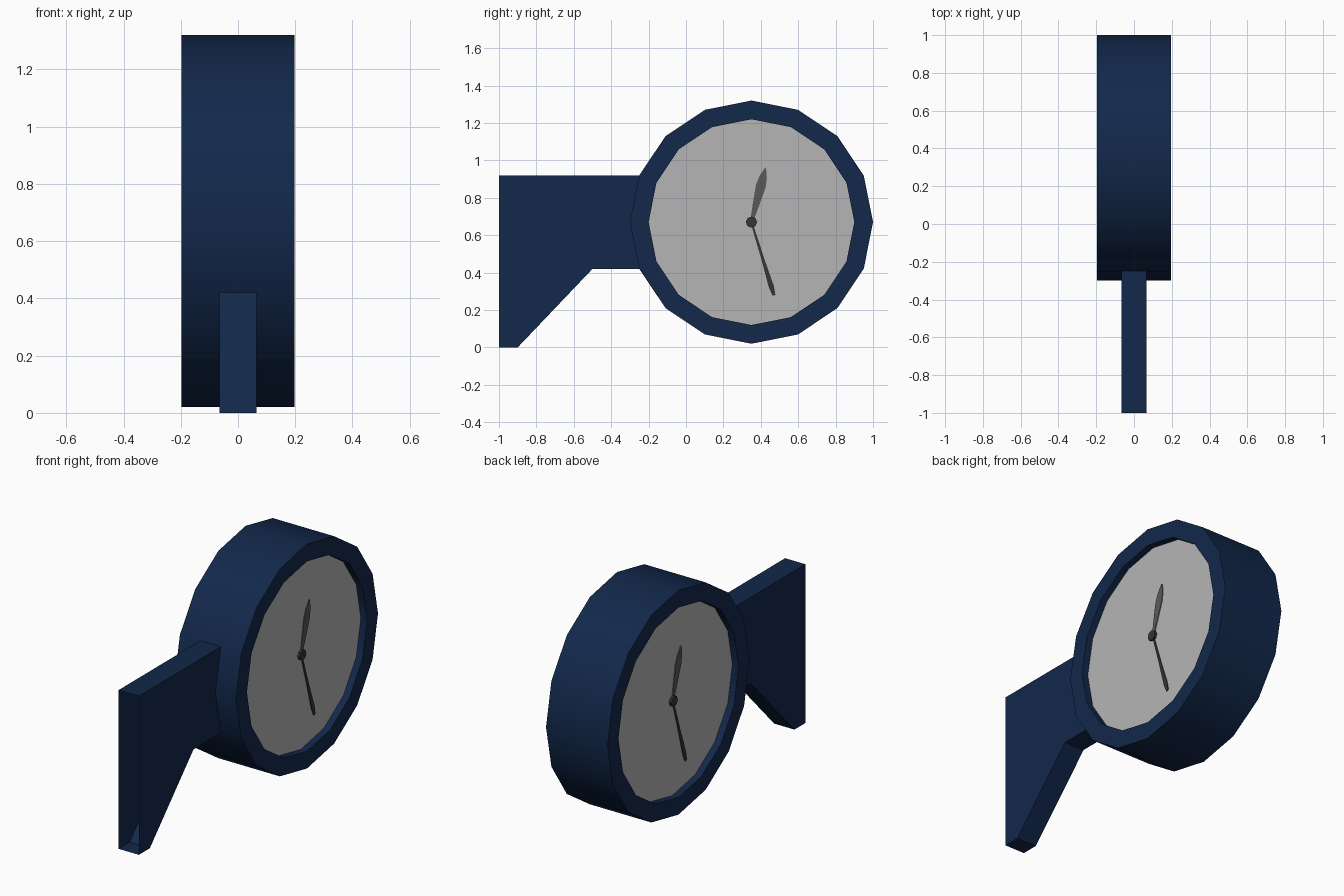
import bpy, math

if "Cube" in bpy.data.objects:
    bpy.data.objects.remove(bpy.data.objects["Cube"])

CY, CZ = 0.35, 0.67      # clock centre
SIDES = 16
HALF = 0.197             # half thickness of the case
FACE_X = 0.157           # recessed dial plane


def material(name, rgb):
    m = bpy.data.materials.new(name)
    m.diffuse_color = (*rgb, 1.0)
    m.use_nodes = True
    m.node_tree.nodes["Principled BSDF"].inputs["Base Color"].default_value = m.diffuse_color
    return m


NAVY = material("navy blue", (0.006, 0.021, 0.07))
DIAL = material("light grey", (0.46, 0.46, 0.465))
BLACK = material("near black", (0.035, 0.035, 0.035))
GREY = material("dark grey", (0.1, 0.1, 0.1))


def make(name, verts, faces, mat, smooth=False):
    me = bpy.data.meshes.new(name)
    me.from_pydata(verts, [], faces)
    me.update()
    me.materials.append(mat)
    if smooth:
        me.polygons.foreach_set("use_smooth", [True] * len(me.polygons))
        me.set_sharp_from_angle(angle=math.radians(30))
    ob = bpy.data.objects.new(name, me)
    bpy.context.collection.objects.link(ob)
    return ob


def ring(x, r, n=SIDES):
    return [(x, CY + r * math.cos(2 * math.pi * i / n),
             CZ + r * math.sin(2 * math.pi * i / n)) for i in range(n)]


def plate(name, outline, s, x0, x1, mat):
    """Thin prism from a (y, z) outline, on side s of the clock."""
    n = len(outline)
    v = [(s * x, CY + s * a, CZ + b) for x in (x0, x1) for a, b in outline]
    f = [tuple(range(n))[::-1], tuple(range(n, 2 * n))]
    f += [(i, (i + 1) % n, n + (i + 1) % n, n + i) for i in range(n)]
    return make(name, v, f, mat)


def hand_outline(dy, dz, stations):
    """Symmetric hand along a direction, from (distance, half width) pairs."""
    l = math.hypot(dy, dz)
    u, w = (dy / l, dz / l), (dz / l, -dy / l)
    right = [(u[0] * d + w[0] * h, u[1] * d + w[1] * h) for d, h in stations]
    left = [(u[0] * d - w[0] * h, u[1] * d - w[1] * h) for d, h in stations]
    return right + left[::-1]


# Case: rim section turned around the x axis
profile = [(-FACE_X, 0.55), (-HALF, 0.55), (-HALF, 0.65),
           (HALF, 0.65), (HALF, 0.55), (FACE_X, 0.55)]
verts = [p for x, r in profile for p in ring(x, r)]
faces = []
for k in range(len(profile) - 1):
    for i in range(SIDES):
        j = (i + 1) % SIDES
        a, b = k * SIDES, (k + 1) * SIDES
        faces.append((a + i, a + j, b + j, b + i))
make("clock_case", verts, faces, NAVY, smooth=True)

# Wall bracket: hollow, open at the wall and at the case
W = 0.065
side = [(-1, 0.92), (-1, 0), (-0.9, 0), (-0.5, 0.42), (-0.25, 0.42), (-0.25, 0.92)]
n = len(side)
verts = [(x, y, z) for x in (-W, W) for y, z in side]
faces = [tuple(range(n))[::-1], tuple(range(n, 2 * n))]
faces += [(i, (i + 1) % n, n + (i + 1) % n, n + i) for i in (1, 2, 3, 5)]
make("wall_bracket", verts, faces, NAVY)

# Dials, hands and hubs on both sides
hour = hand_outline(0.075, 0.29, [(0.0, 0.008), (0.1, 0.018), (0.2, 0.027),
                                  (0.25, 0.02), (0.3, 0.003)])
minute = hand_outline(0.12, -0.39, [(0.0, 0.005), (0.2, 0.008), (0.36, 0.014),
                                    (0.41, 0.008)])
hub = [(0.03 * math.cos(i * math.pi / 4), 0.03 * math.sin(i * math.pi / 4))
       for i in range(8)]
for s, label in ((1, "right"), (-1, "left")):
    loop = tuple(range(SIDES))
    make("dial_" + label, ring(s * FACE_X, 0.55), [loop if s > 0 else loop[::-1]], DIAL)
    plate("hour_hand_" + label, hour, s, FACE_X + 0.001, FACE_X + 0.005, GREY)
    plate("minute_hand_" + label, minute, s, FACE_X + 0.001, FACE_X + 0.005, BLACK)
    plate("hub_" + label, hub, s, FACE_X, FACE_X + 0.015, BLACK)
